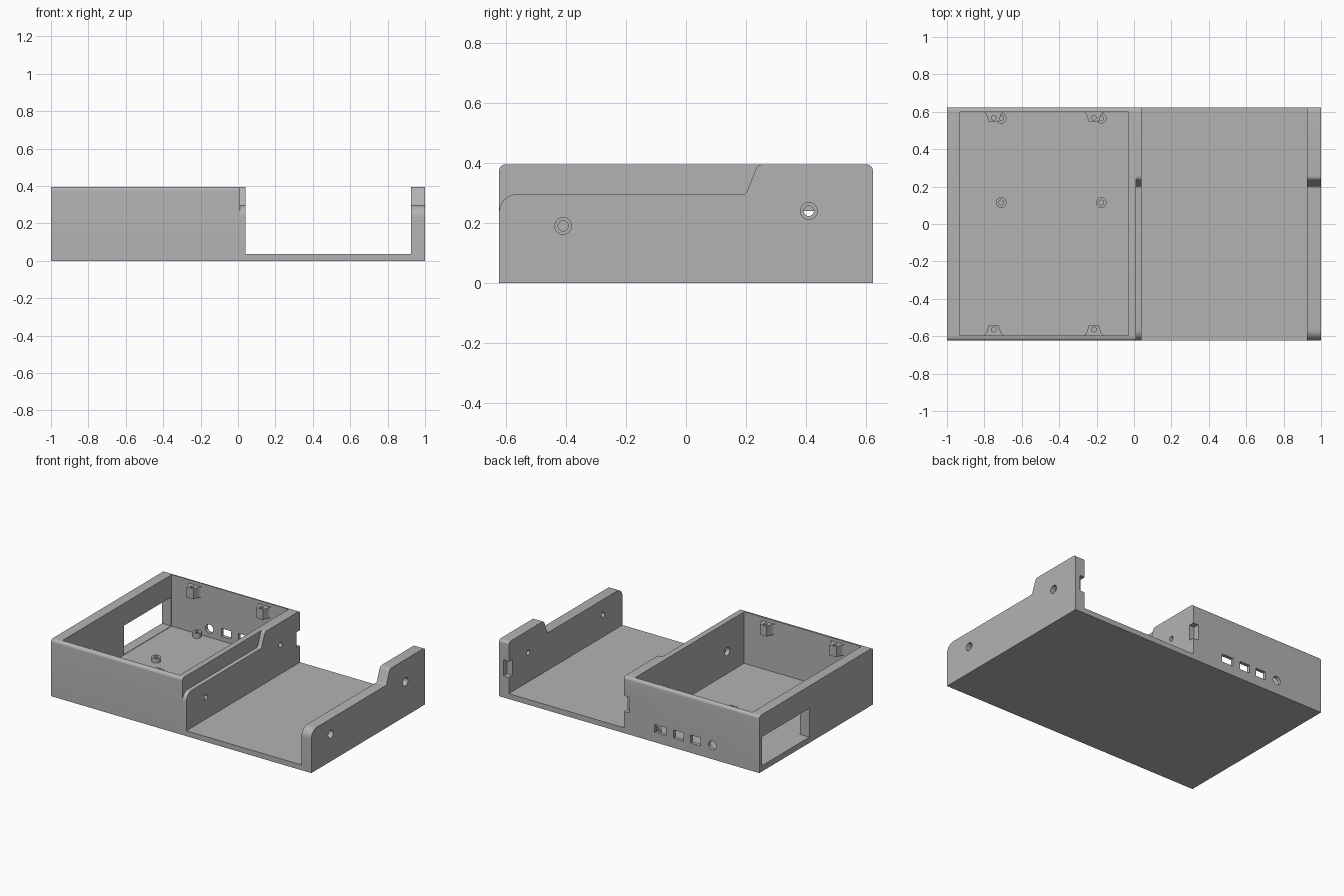
import bpy, bmesh, math
from mathutils import Vector

cube = bpy.data.objects.get("Cube")
if cube:
    bpy.data.objects.remove(cube, do_unlink=True)

grey = bpy.data.materials.new("mid grey plastic")
grey.use_nodes = True
COLOUR = (0.45, 0.45, 0.45, 1)
grey.diffuse_color = COLOUR
grey.node_tree.nodes["Principled BSDF"].inputs["Base Color"].default_value = COLOUR

DEPTH, HEIGHT, FLOOR = 0.624, 0.395, 0.037
# Axis order places a 2D outline (u, v) and the extrusion distance w
PLACE = {"x": lambda u, v, w: (w, u, v),
         "y": lambda u, v, w: (u, w, v),
         "z": lambda u, v, w: (u, v, w)}


def fillet(corners, steps=8):
    """Outline from (u, v, radius) corners."""
    out = []
    for i, (u, v, r) in enumerate(corners):
        p = Vector((u, v))
        if r == 0:
            out.append(p)
            continue
        a = (Vector(corners[i - 1][:2]) - p).normalized()
        b = (Vector(corners[(i + 1) % len(corners)][:2]) - p).normalized()
        half = a.angle(b) / 2
        centre = p + (a + b).normalized() * r / math.sin(half)
        start = p + a * r / math.tan(half) - centre
        end = p + b * r / math.tan(half) - centre
        sweep = math.pi - 2 * half
        for k in range(steps + 1):
            t = k / steps
            out.append(centre + (start * math.sin((1 - t) * sweep)
                                 + end * math.sin(t * sweep)) / math.sin(sweep))
    return out


def prism(name, outline, axis, lo, hi):
    bm = bmesh.new()
    rings = [[bm.verts.new(PLACE[axis](p[0], p[1], w)) for p in outline] for w in (lo, hi)]
    n = len(outline)
    bm.faces.new(rings[0])
    bm.faces.new(rings[1])
    for i in range(n):
        j = (i + 1) % n
        bm.faces.new((rings[0][i], rings[0][j], rings[1][j], rings[1][i]))
    bmesh.ops.recalc_face_normals(bm, faces=bm.faces)
    mesh = bpy.data.meshes.new(name)
    bm.to_mesh(mesh)
    bm.free()
    mesh.materials.append(grey)
    ob = bpy.data.objects.new(name, mesh)
    bpy.context.collection.objects.link(ob)
    return ob


def block(name, x, y, z):
    return prism(name, [(x[0], y[0]), (x[1], y[0]), (x[1], y[1]), (x[0], y[1])], "z", *z)


def rod(name, u, v, r, axis, lo, hi, sides=32):
    ring = [(u + r * math.cos(math.tau * k / sides), v + r * math.sin(math.tau * k / sides))
            for k in range(sides)]
    return prism(name, ring, axis, lo, hi)


def activate(ob):
    bpy.ops.object.select_all(action="DESELECT")
    ob.select_set(True)
    bpy.context.view_layer.objects.active = ob


def cut(ob, *cutters):
    for c in cutters:
        mod = ob.modifiers.new("cut", "BOOLEAN")
        mod.operation, mod.solver, mod.object = "DIFFERENCE", "EXACT", c
        activate(ob)
        bpy.ops.object.modifier_apply(modifier=mod.name)
        bpy.data.objects.remove(c, do_unlink=True)


def finish(ob):
    activate(ob)
    bpy.ops.object.shade_smooth_by_angle(angle=math.radians(30))


SCREWS = [(-0.41, 0.19), (0.41, 0.24)]

# Open electronics box with rounded front and back rims
box = prism("electronics_box", fillet([(-DEPTH, 0, 0), (DEPTH, 0, 0),
            (DEPTH, HEIGHT, 0.02), (-DEPTH, HEIGHT, 0.02)]), "x", -1, 0.01)
cut(box, block("cavity", (-0.93, -0.03), (-0.596, 0.6), (FLOOR, 1)))
cut(box, block("side_window", (-1.1, -0.9), (0.075, 0.595), (FLOOR + 0.003, 0.24)))
cut(box, rod("round_port", -0.64, 0.096, 0.03, "y", 0.55, 0.7))
for x, half in ((-0.51, 0.038), (-0.38, 0.038), (-0.24, 0.045)):
    cut(box, block("square_port", (x - half, x + half), (0.55, 0.7), (0.068, 0.124)))
for y, z in SCREWS:
    cut(box, rod("screw_hole", y, z, 0.017, "x", -0.05, 0.05),
        rod("screw_head", y, z, 0.028, "x", -0.05, 0.0))

# Bed plate of the open bay
bed = block("bay_floor", (0.04, 0.925), (-DEPTH, DEPTH), (0, FLOOR))

# Stepped side cheeks of the bay
cheek_outline = fillet([(-DEPTH, 0, 0), (DEPTH, 0, 0), (DEPTH, HEIGHT, 0.02),
                        (0.239, HEIGHT, 0.025), (0.2, 0.296, 0.015), (-DEPTH, 0.296, 0.06)])
inner = prism("inner_cheek", cheek_outline, "x", 0.01, 0.04)
outer = prism("outer_cheek", cheek_outline, "x", 0.925, 1)
for y, z in SCREWS:
    cut(inner, rod("screw_hole", y, z, 0.017, "x", -0.05, 0.1))
    cut(outer, rod("screw_hole", y, z, 0.017, "x", 0.9, 1.1),
        rod("screw_head", y, z, 0.028, "x", 0.965, 1.1))

# Latch notches on the back edges
for ob, x in ((box, (0.0, 0.1)), (inner, (0.0, 0.1)), (outer, (0.9, 0.965))):
    cut(ob, block("latch_notch", x, (0.585, 0.7), (0.15, 0.26)))

for ob in (box, bed, inner, outer):
    finish(ob)

# Board standoffs on the box floor
for x in (-0.71, -0.175):
    for y in (0.115, 0.565):
        post = rod("board_standoff", x, y, 0.028, "z", FLOOR - 0.005, 0.07)
        cut(post, rod("pilot_hole", x, y, 0.013, "z", FLOOR, 0.2, 16))
        finish(post)

# Flared lid screw tabs on the front and back walls
for x in (-0.75, -0.215):
    for wall, s in ((0.6, -1), (-0.596, 1)):
        shape = [(-0.08, -0.005, 0), (-0.043, 0.002, 0.03), (-0.026, 0.055, 0),
                 (0.026, 0.055, 0), (0.043, 0.002, 0.03), (0.08, -0.005, 0)]
        tab = prism("lid_screw_tab", fillet([(x + u, wall + s * v, r) for u, v, r in shape]),
                    "z", 0.3, 0.372)
        cut(tab, rod("pilot_hole", x, wall + s * 0.032, 0.013, "z", 0.32, 0.5, 16))
        finish(tab)
